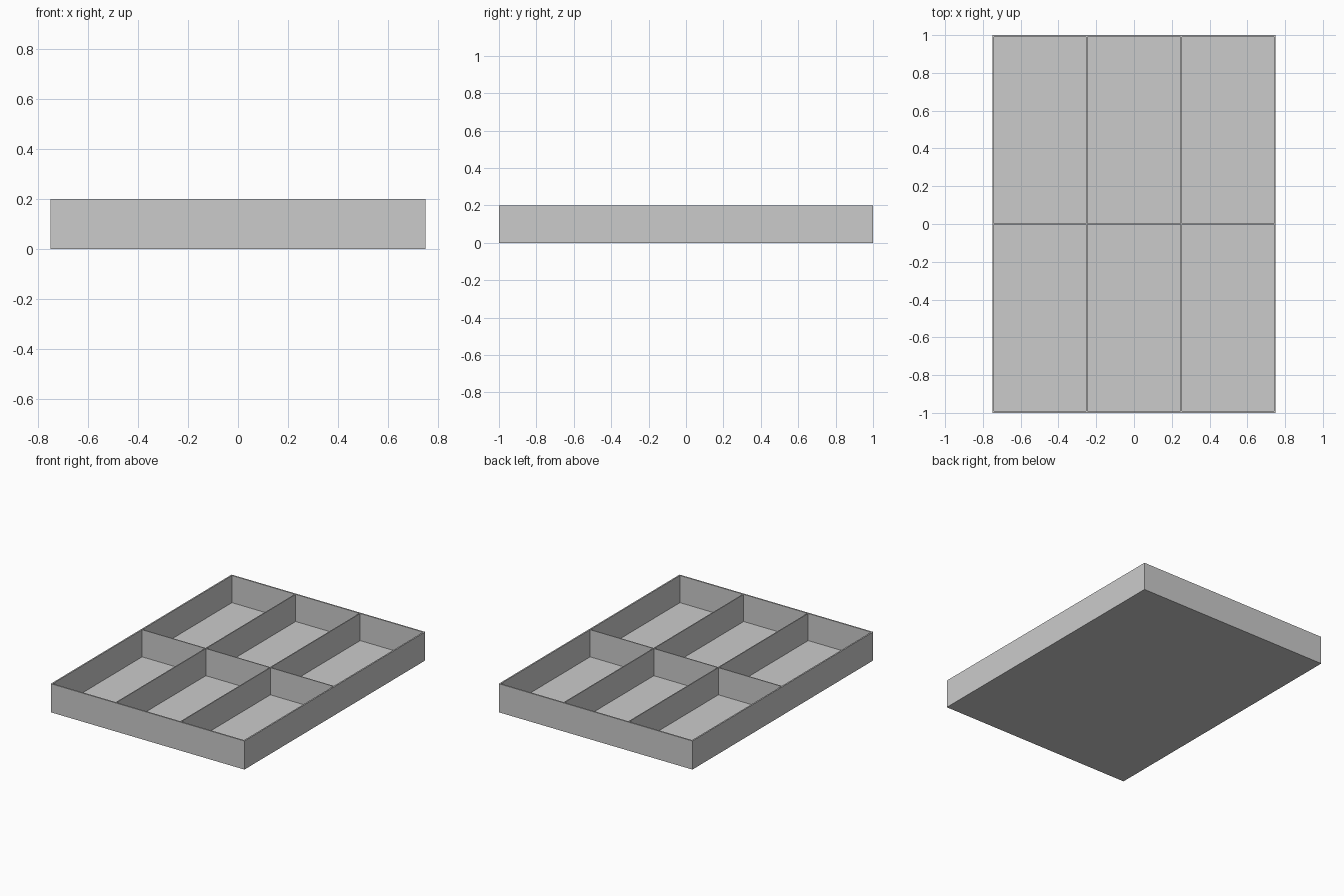
import bpy

cube = bpy.data.objects.get("Cube")
if cube:
    bpy.data.objects.remove(cube, do_unlink=True)

WIDTH, LENGTH, HEIGHT = 1.5, 2.0, 0.2
WALL, DIVIDER, FLOOR = 0.01, 0.007, 0.01
HALF_W, HALF_L = WIDTH / 2, LENGTH / 2
IN_W, IN_L = HALF_W - WALL, HALF_L - WALL
COLUMN = 0.25

grey = bpy.data.materials.new("plain grey")
grey.use_nodes = True
colour = (0.6, 0.6, 0.6, 1)
grey.diffuse_color = colour
grey.node_tree.nodes["Principled BSDF"].inputs["Base Color"].default_value = colour


def box(name, x, y, z):
    """Box spanning the given (low, high) ranges."""
    corners = [(a, b, c) for a in x for b in y for c in z]
    faces = [(0, 1, 3, 2), (4, 6, 7, 5), (0, 4, 5, 1),
             (2, 3, 7, 6), (0, 2, 6, 4), (1, 5, 7, 3)]
    mesh = bpy.data.meshes.new(name)
    mesh.from_pydata(corners, [], faces)
    mesh.materials.append(grey)
    obj = bpy.data.objects.new(name, mesh)
    bpy.context.collection.objects.link(obj)


# Tray floor, fitted between the walls
box("floor", (-IN_W, IN_W), (-IN_L, IN_L), (0, FLOOR))

# Outer walls
full = (0, HEIGHT)
box("left_wall", (IN_W, HALF_W), (-HALF_L, HALF_L), full)
box("right_wall", (-HALF_W, -IN_W), (-HALF_L, HALF_L), full)
box("front_wall", (-IN_W, IN_W), (-HALF_L, -IN_L), full)
box("back_wall", (-IN_W, IN_W), (IN_L, HALF_L), full)

# Two long dividers making three columns
inner = (FLOOR, HEIGHT)
half = DIVIDER / 2
for side, x in (("left", COLUMN), ("right", -COLUMN)):
    box(side + "_long_divider", (x - half, x + half), (-IN_L, IN_L), inner)

# Cross divider in three pieces between the long ones
spans = {"right": (-IN_W, -COLUMN - half),
         "middle": (-COLUMN + half, COLUMN - half),
         "left": (COLUMN + half, IN_W)}
for side, span in spans.items():
    box(side + "_cross_divider", span, (-half, half), inner)
